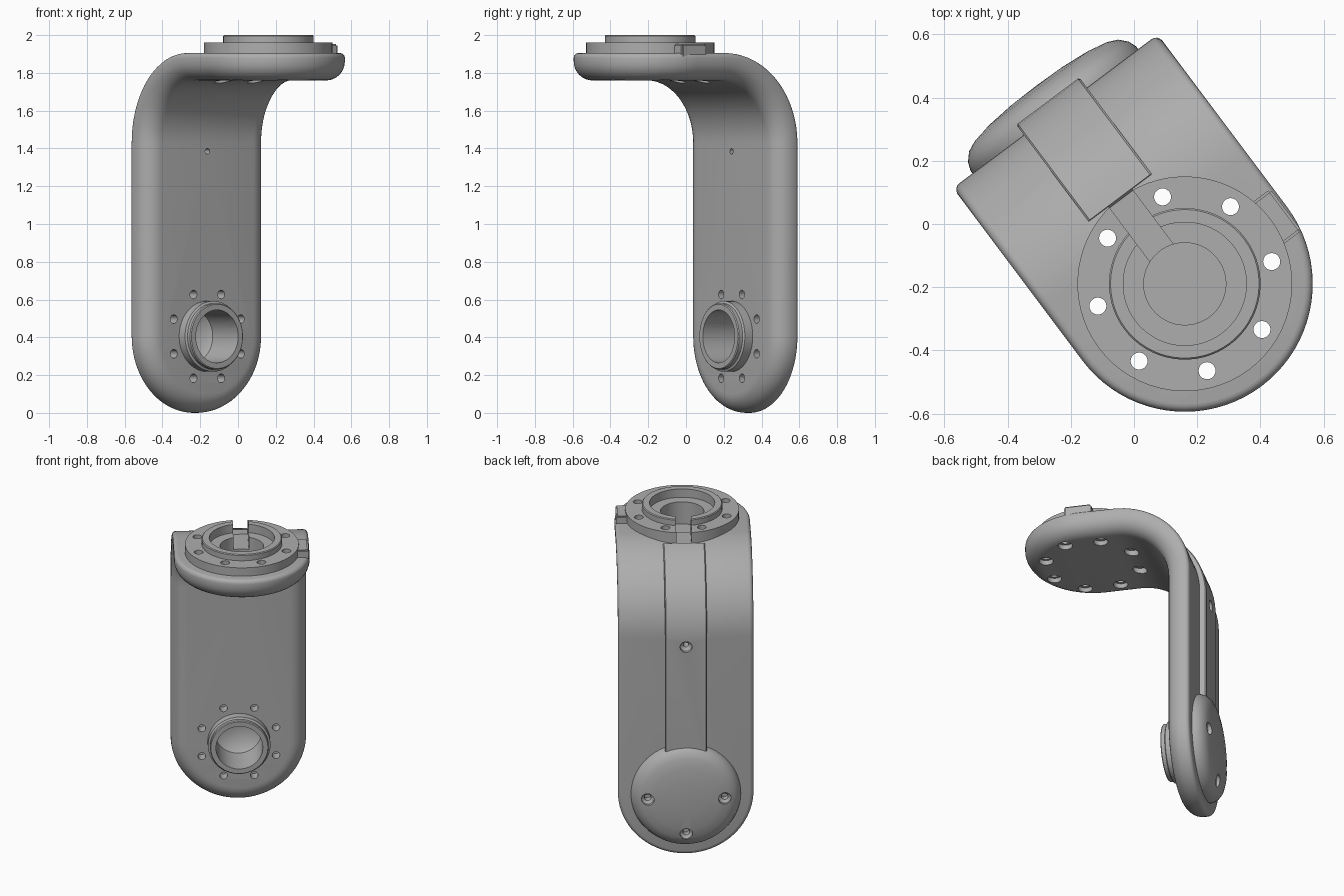
import bpy, bmesh, math
from mathutils import Matrix, Vector

if "Cube" in bpy.data.objects:
    bpy.data.objects.remove(bpy.data.objects["Cube"])

CX = 0.015              # centre line of the bracket
HALF = 0.405            # half width of the arm
THICK = 0.145
BASE_Z = 0.405          # centre of the lower joint
TOP_Y = -0.248          # centre of the upper joint
BEND_Y, BEND_Z, BEND_R = -0.04, 1.43, 0.475
LOW, HIGH = BEND_Z - BASE_Z, BEND_Y - TOP_Y
TURN = Matrix.Rotation(math.atan2(3, 4), 4, 'Z')

metal = bpy.data.materials.new("grey metal")
metal.use_nodes = True
GREY = (0.42, 0.42, 0.42, 1)
metal.diffuse_color = GREY
metal.node_tree.nodes["Principled BSDF"].inputs["Base Color"].default_value = GREY


def finish(bm, name):
    bmesh.ops.remove_doubles(bm, verts=bm.verts, dist=1e-5)
    bmesh.ops.recalc_face_normals(bm, faces=bm.faces)
    mesh = bpy.data.meshes.new(name)
    bm.to_mesh(mesh)
    bm.free()
    mesh.materials.append(metal)
    obj = bpy.data.objects.new(name, mesh)
    bpy.context.collection.objects.link(obj)
    return obj


def lathe(bm, profile, centre, along_y=False, steps=48):
    """Revolve (radius, height) points; height runs along z, or along y."""
    rings = []
    for r, h in profile:
        ring = []
        for i in range(steps):
            a = math.tau * i / steps
            x, y = r * math.cos(a), r * math.sin(a)
            p = Vector((x, h, -y)) if along_y else Vector((x, y, h))
            ring.append(bm.verts.new(p + Vector(centre)))
        rings.append(ring)
    for a, b in zip(rings, rings[1:]):
        for i in range(steps):
            j = (i + 1) % steps
            bm.faces.new((a[i], a[j], b[j], b[i]))


def turned(name, profile, centre, along_y=False):
    bm = bmesh.new()
    lathe(bm, profile, centre, along_y, 64)
    return finish(bm, name)


def box(name, lo, hi, bevel=0):
    bm = bmesh.new()
    lo, hi = Vector(lo), Vector(hi)
    size = Matrix.Diagonal((*(hi - lo), 1))
    bmesh.ops.create_cube(bm, size=1, matrix=Matrix.Translation((lo + hi) / 2) @ size)
    if bevel:
        bmesh.ops.bevel(bm, geom=bm.edges[:], offset=bevel, segments=2, affect='EDGES')
    return finish(bm, name)


def bend(x, s, depth):
    """Place a flat strip point on the arm: up the back, round the bend, over the top."""
    if s < LOW:
        return (CX + x, BEND_Y + BEND_R - depth, BASE_Z + s)
    if s > LOW + 1:
        return (CX + x, BEND_Y - (s - LOW - 1), BEND_Z + BEND_R - depth)
    a = (s - LOW) * math.pi / 2
    r = BEND_R - depth
    return (CX + x, BEND_Y + r * math.cos(a), BEND_Z + r * math.sin(a))


def make_arm():
    # rounded edge as (inset, depth) from the outer to the inner face
    edge = []
    for r, start, n in ((0.025, 0, 4), (0.10, 1, 8)):
        for i in range(n + 1):
            a = math.pi / 2 * i / n
            if start:
                edge.append((r - r * math.cos(a), THICK - r + r * math.sin(a)))
            else:
                edge.append((r - r * math.sin(a), r - r * math.cos(a)))
    bm = bmesh.new()
    rings = []
    quarter = [math.pi / 2 * i / 20 for i in range(21)]
    for inset, depth in edge:
        r = HALF - inset
        side = [(r * math.sin(a), -r * math.cos(a)) for a in quarter]
        side += [(r, LOW + i / 20) for i in range(21)]
        side += [(r * math.cos(a), LOW + 1 + HIGH + r * math.sin(a)) for a in quarter]
        loop = side + [(-x, s) for x, s in side[-2:0:-1]]
        rings.append([bm.verts.new(bend(x, s, depth)) for x, s in loop])
    n = len(rings[0])
    for a, b in zip(rings, rings[1:]):
        for i in range(n):
            bm.faces.new((a[i], a[(i + 1) % n], b[(i + 1) % n], b[i]))
    # broad faces, strung from side to side
    for ring in (rings[0], rings[-1]):
        for i in range(n // 2):
            quad = [ring[i], ring[i + 1], ring[-i - 1], ring[-i]]
            bm.faces.new(list(dict.fromkeys(quad)))
    return finish(bm, "bent_arm")


def make_cable_cover():
    half, end = 0.125, 0.82
    stations = [(0.2, 0.04)] + [(LOW + end * i / 16, 0.04 - 0.032 * i / 16) for i in range(17)]
    bm = bmesh.new()
    rings = []
    for s, out in stations:
        section = ((-half, 0.02), (-half, 0.006 - out), (0.006 - half, -out),
                   (half - 0.006, -out), (half, 0.006 - out), (half, 0.02))
        rings.append([bm.verts.new(bend(x, s, d)) for x, d in section])
    for a, b in zip(rings, rings[1:]):
        for i in range(6):
            j = (i + 1) % 6
            bm.faces.new((a[i], a[j], b[j], b[i]))
    bm.faces.new(rings[0])
    bm.faces.new(rings[-1])
    return finish(bm, "cable_cover")


def hole_set(name, profile, spots, along_y):
    bm = bmesh.new()
    for spot in spots:
        lathe(bm, profile, spot, along_y, 20)
    return finish(bm, name)


def circle(radius):
    angles = [math.radians(22.5 + 45 * i) for i in range(8)]
    return [(radius * math.cos(a), radius * math.sin(a)) for a in angles]


top, base = (CX, TOP_Y, 0), (CX, 0, BASE_Z)

# solid parts
arm = make_arm()
cover = make_cable_cover()
flange = turned("top_flange", [(0, 1.88), (0.34, 1.88), (0.34, 1.96), (0.24, 1.96),
                               (0.24, 1.995), (0.235, 2), (0, 2)], top)
collar = turned("lower_collar", [(0, 0.205), (0.17, 0.205), (0.175, 0.21), (0.175, 0.232),
                                 (0.187, 0.238), (0.187, 0.31), (0, 0.31)], base, True)
cap = turned("rear_cap", [(0, 0.42), (0.328, 0.42), (0.328, 0.445), (0.318, 0.472),
                          (0.295, 0.497), (0.26, 0.513), (0.2, 0.525), (0.1, 0.534),
                          (0, 0.536)], base, True)
tab = box("side_tab", (0.3, -0.335, 1.88), (0.412, -0.17, 1.952), 0.008)

# cutters
top_bore = turned("top_bore", [(0, 1.8), (0.13, 1.8), (0.13, 1.945), (0.195, 1.945),
                               (0.195, 2.1), (0, 2.1)], top)
slot = box("slot", (CX - 0.046, TOP_Y, 1.865), (CX + 0.046, 0.1, 2.1))
top_holes = hole_set("top_holes", [(0, 1.7), (0.043, 1.7), (0.043, 1.79), (0.027, 1.79),
                                   (0.027, 2.1), (0, 2.1)],
                     [(CX + x, TOP_Y + y, 0) for x, y in circle(0.284)], False)
base_bore = turned("base_bore", [(0, 0.1), (0.14, 0.1), (0.14, 0.43), (0.1, 0.46),
                                 (0, 0.475)], base, True)
base_holes = hole_set("base_holes", [(0, 0.1), (0.023, 0.1), (0.023, 0.36), (0, 0.36)],
                      [(CX + x, 0, BASE_Z + z) for x, z in circle(0.24)], True)
cap_holes = hole_set("cap_holes", [(0, 0.45), (0.02, 0.45), (0.02, 0.49), (0.038, 0.502),
                                   (0.038, 0.6), (0, 0.6)],
                     [(CX + x, 0, BASE_Z + z) for x, z in ((-0.23, 0), (0.23, 0), (0, -0.23))],
                     True)
cover_hole = hole_set("cover_hole", [(0, 0.2), (0.015, 0.2), (0.015, 0.44), (0.036, 0.455),
                                     (0.036, 0.6), (0, 0.6)], [(CX, 0, 1.385)], True)

cuts = {
    arm: (top_bore, slot, top_holes, base_bore, base_holes, cover_hole),
    flange: (top_bore, slot, top_holes),
    collar: (base_bore,),
    cap: (base_bore, cap_holes),
    cover: (cover_hole,),
    tab: (top_holes,),
}

# cut, turn the bracket to its diagonal stance and shade
for part, cutters in cuts.items():
    bpy.ops.object.select_all(action='DESELECT')
    part.select_set(True)
    bpy.context.view_layer.objects.active = part
    for cutter in cutters:
        mod = part.modifiers.new(cutter.name, 'BOOLEAN')
        mod.operation, mod.solver, mod.object = 'DIFFERENCE', 'EXACT', cutter
        bpy.ops.object.modifier_apply(modifier=mod.name)
    part.data.transform(TURN)
    bpy.ops.object.shade_smooth_by_angle(angle=math.radians(30))

for cutter in {c for group in cuts.values() for c in group}:
    bpy.data.objects.remove(cutter)
